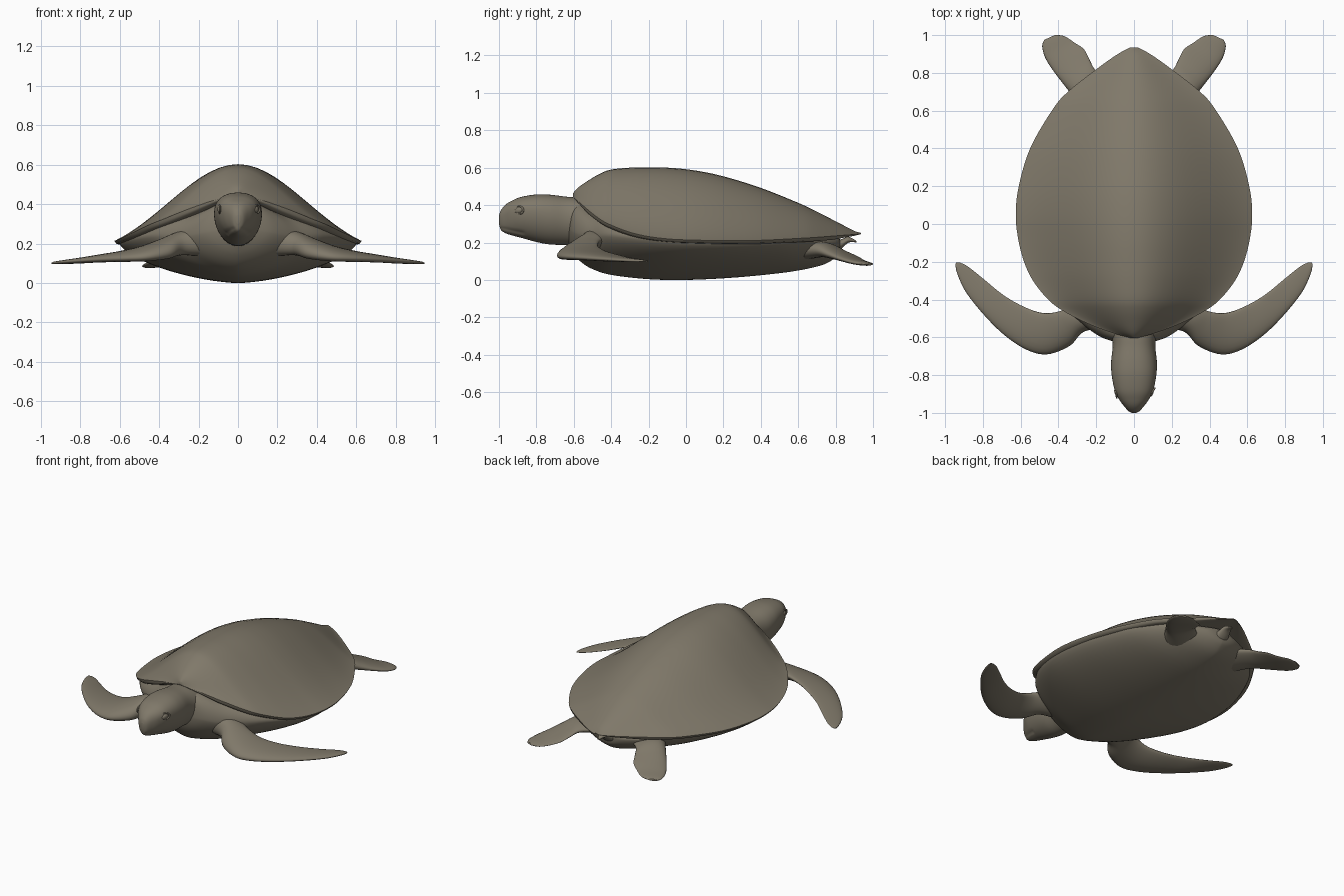
import bpy, bmesh, math
from mathutils import Vector

skin = bpy.data.materials.new("olive_grey")
skin.diffuse_color = (0.215, 0.19, 0.143, 1)


def smooth_rows(rows, steps=5):
    """Catmull-Rom interpolation between rows of numbers."""
    out = []
    for i in range(len(rows) - 1):
        a, b, c, d = rows[max(i - 1, 0)], rows[i], rows[i + 1], rows[min(i + 2, len(rows) - 1)]
        for s in range(steps):
            t = s / steps
            out.append([0.5 * (2 * q + (r - p) * t + (2 * p - 5 * q + 4 * r - u) * t * t
                               + (3 * q - p - 3 * r + u) * t ** 3)
                        for p, q, r, u in zip(a, b, c, d)])
    out.append(list(rows[-1]))
    return out


def finish(obj, mirror=False, angle=50):
    obj.data.materials.clear()
    obj.data.materials.append(skin)
    bpy.ops.object.select_all(action='DESELECT')
    obj.select_set(True)
    bpy.context.view_layer.objects.active = obj
    bpy.ops.object.shade_smooth_by_angle(angle=math.radians(angle))
    if mirror:
        obj.modifiers.new("mirror", 'MIRROR').use_mirror_merge = False
    return obj


def loft(name, rings, mirror=False, angle=50):
    """Skin a list of closed rings and cap both ends."""
    bm = bmesh.new()
    vr = [[bm.verts.new(p) for p in ring] for ring in rings]
    n = len(vr[0])
    for a, b in zip(vr, vr[1:]):
        for i in range(n):
            j = (i + 1) % n
            bm.faces.new((a[i], a[j], b[j], b[i]))
    bm.faces.new(vr[0])
    bm.faces.new(vr[-1])
    bmesh.ops.recalc_face_normals(bm, faces=bm.faces)
    me = bpy.data.meshes.new(name)
    bm.to_mesh(me)
    bm.free()
    obj = bpy.data.objects.new(name, me)
    bpy.context.collection.objects.link(obj)
    return finish(obj, mirror, angle)


def power(v, p):
    return math.copysign(abs(v) ** p, v)


def oval(y, w, zb, zm, zt, low=1.0, up=1.0, n=48):
    """Cross-section with different lower and upper halves."""
    ring = []
    for i in range(n):
        t = 2 * math.pi * i / n
        c, s = math.cos(t), math.sin(t)
        p = up if s > 0 else low
        h = (zt - zm) if s > 0 else (zm - zb)
        ring.append(Vector((w * power(c, p), y, zm + h * power(s, p))))
    return ring


# Shell: domed back with a thin rim; rows are y, half width, rim height, top height
shell_rows = [(-0.603, 0.02, 0.445, 0.465), (-0.575, 0.12, 0.42, 0.495), (-0.525, 0.25, 0.375, 0.53),
              (-0.46, 0.375, 0.325, 0.568), (-0.4, 0.455, 0.293, 0.59), (-0.3, 0.535, 0.255, 0.6),
              (-0.2, 0.582, 0.232, 0.602), (-0.08, 0.613, 0.218, 0.599), (0.05, 0.626, 0.213, 0.585),
              (0.2, 0.61, 0.21, 0.554), (0.4, 0.55, 0.212, 0.492), (0.6, 0.435, 0.222, 0.412),
              (0.7, 0.35, 0.228, 0.365), (0.83, 0.185, 0.238, 0.298), (0.9, 0.085, 0.243, 0.262),
              (0.935, 0.02, 0.246, 0.252)]
rings = []
for y, w, zr, zt in smooth_rows(shell_rows):
    ring = []
    for i in range(41):
        u = math.sin((i / 20 - 1) * math.pi / 2)
        h = 0.3 * (1 + math.cos(math.pi * u)) + 0.4 * (1 - u * u)
        ring.append(Vector((w * u, y, zr + (zt - zr) * h)))
    for u, dz in ((0.985, -0.014), (0.93, -0.02), (0.6, 0), (0, 0.005), (-0.6, 0), (-0.93, -0.02), (-0.985, -0.014)):
        ring.append(Vector((w * u, y, zr + dz * min(1, w * 4))))
    rings.append(ring)
loft("shell", rings, angle=60)

# Body: belly and shoulders; rows are y, half width, bottom, middle, top
body_rows = [(-0.635, 0.06, 0.2, 0.27, 0.36), (-0.605, 0.16, 0.145, 0.26, 0.41), (-0.56, 0.235, 0.095, 0.245, 0.42),
             (-0.5, 0.31, 0.058, 0.24, 0.40), (-0.4, 0.435, 0.027, 0.24, 0.38), (-0.2, 0.56, 0.004, 0.222, 0.3),
             (0, 0.603, 0, 0.207, 0.27), (0.25, 0.575, 0.012, 0.203, 0.26), (0.5, 0.475, 0.036, 0.207, 0.26),
             (0.65, 0.35, 0.06, 0.21, 0.25), (0.75, 0.23, 0.088, 0.2, 0.24), (0.81, 0.11, 0.13, 0.19, 0.23),
             (0.825, 0.03, 0.165, 0.185, 0.21)]
loft("body", [oval(*r, low=1.28, up=1.1, n=64) for r in smooth_rows(body_rows)])

# Head and neck, with a pinched mouth line
head_rows = [(-1.0, 0.012, 0.3, 0.325, 0.345), (-0.99, 0.03, 0.268, 0.33, 0.372), (-0.965, 0.052, 0.25, 0.345, 0.402),
             (-0.93, 0.078, 0.238, 0.36, 0.424), (-0.88, 0.102, 0.225, 0.365, 0.444), (-0.8, 0.118, 0.203, 0.36, 0.457),
             (-0.73, 0.121, 0.19, 0.345, 0.456), (-0.65, 0.113, 0.187, 0.33, 0.446), (-0.59, 0.118, 0.185, 0.32, 0.44),
             (-0.48, 0.14, 0.18, 0.31, 0.42)]
rings = [oval(*r, low=1.05, up=0.88, n=72) for r in smooth_rows(head_rows, 7)]
for ring in rings:
    for p in ring:
        mouth_z = 0.25 + 0.03 * max(0, (-0.87 - p.y) / 0.13)
        d = abs(p.z - mouth_z)
        if p.y < -0.86 and d < 0.011:
            p.x *= 0.88 + 0.12 * d / 0.011
loft("head", rings)


def ball(name, loc, scale, rot=(0, 0, 0)):
    bpy.ops.mesh.primitive_uv_sphere_add(segments=20, ring_count=12, radius=1, location=loc, rotation=rot)
    obj = bpy.context.object
    obj.name, obj.scale = name, scale
    finish(obj)


# Eyes with almond lids, and nostrils
for sign, side in ((1, "right"), (-1, "left")):
    ball(side + "_eye", (sign * 0.09, -0.892, 0.372), (0.013, 0.026, 0.017), (0.3, 0, sign * -0.35))
    bpy.ops.mesh.primitive_torus_add(major_segments=28, minor_segments=8, major_radius=0.027, minor_radius=0.006,
                                     location=(sign * 0.093, -0.892, 0.373),
                                     rotation=(0.3, math.pi / 2, sign * -0.35))
    lid = bpy.context.object
    lid.name, lid.scale = side + "_eyelid", (0.75, 1, 0.8)
    finish(lid)
    ball(side + "_nostril", (sign * 0.014, -0.987, 0.36), (0.004, 0.004, 0.004))


def flipper(name, rows):
    """Lens-section paddle; rows are leading point, trailing point, half thickness."""
    rings = []
    for r in smooth_rows(rows, 6):
        lead, trail, th = Vector(r[0:3]), Vector(r[3:6]), r[6]
        ring = []
        for i in range(24):
            t = 2 * math.pi * i / 24
            k = (1 - math.cos(t)) / 2
            thick = th * math.sin(t) * (1.25 - 0.6 * k)
            ring.append(lead.lerp(trail, k) + Vector((0, 0, thick)))
        rings.append(ring)
    loft(name, rings, mirror=True, angle=70)


flipper("front_flippers", [
    (0.14, -0.55, 0.21, 0.24, -0.36, 0.22, 0.08), (0.265, -0.57, 0.19, 0.35, -0.44, 0.215, 0.058),
    (0.34, -0.645, 0.155, 0.42, -0.468, 0.20, 0.046), (0.46, -0.69, 0.132, 0.5, -0.468, 0.175, 0.034),
    (0.57, -0.665, 0.125, 0.6, -0.43, 0.152, 0.026), (0.69, -0.585, 0.12, 0.7, -0.37, 0.134, 0.02),
    (0.8, -0.475, 0.113, 0.8, -0.288, 0.115, 0.015), (0.89, -0.36, 0.106, 0.88, -0.225, 0.106, 0.01),
    (0.935, -0.265, 0.102, 0.92, -0.205, 0.102, 0.007), (0.946, -0.215, 0.1, 0.94, -0.203, 0.1, 0.003)])

flipper("rear_flippers", [
    (0.28, 0.61, 0.16, 0.1, 0.73, 0.16, 0.05), (0.335, 0.69, 0.16, 0.2, 0.81, 0.165, 0.04),
    (0.385, 0.755, 0.137, 0.235, 0.87, 0.142, 0.028), (0.43, 0.815, 0.115, 0.265, 0.925, 0.12, 0.02),
    (0.47, 0.88, 0.096, 0.315, 0.96, 0.1, 0.015), (0.486, 0.94, 0.086, 0.37, 0.995, 0.088, 0.011),
    (0.475, 0.975, 0.083, 0.42, 1.0, 0.084, 0.006)])

# Tail: short taper curling under the back of the shell
tail_rows = [(0.7, 0.08, 0.1, 0.15, 0.2), (0.78, 0.06, 0.13, 0.17, 0.205), (0.83, 0.042, 0.165, 0.19, 0.218),
             (0.87, 0.026, 0.2, 0.212, 0.23), (0.912, 0.006, 0.2, 0.204, 0.208)]
loft("tail", [oval(*r, n=20) for r in smooth_rows(tail_rows)])
